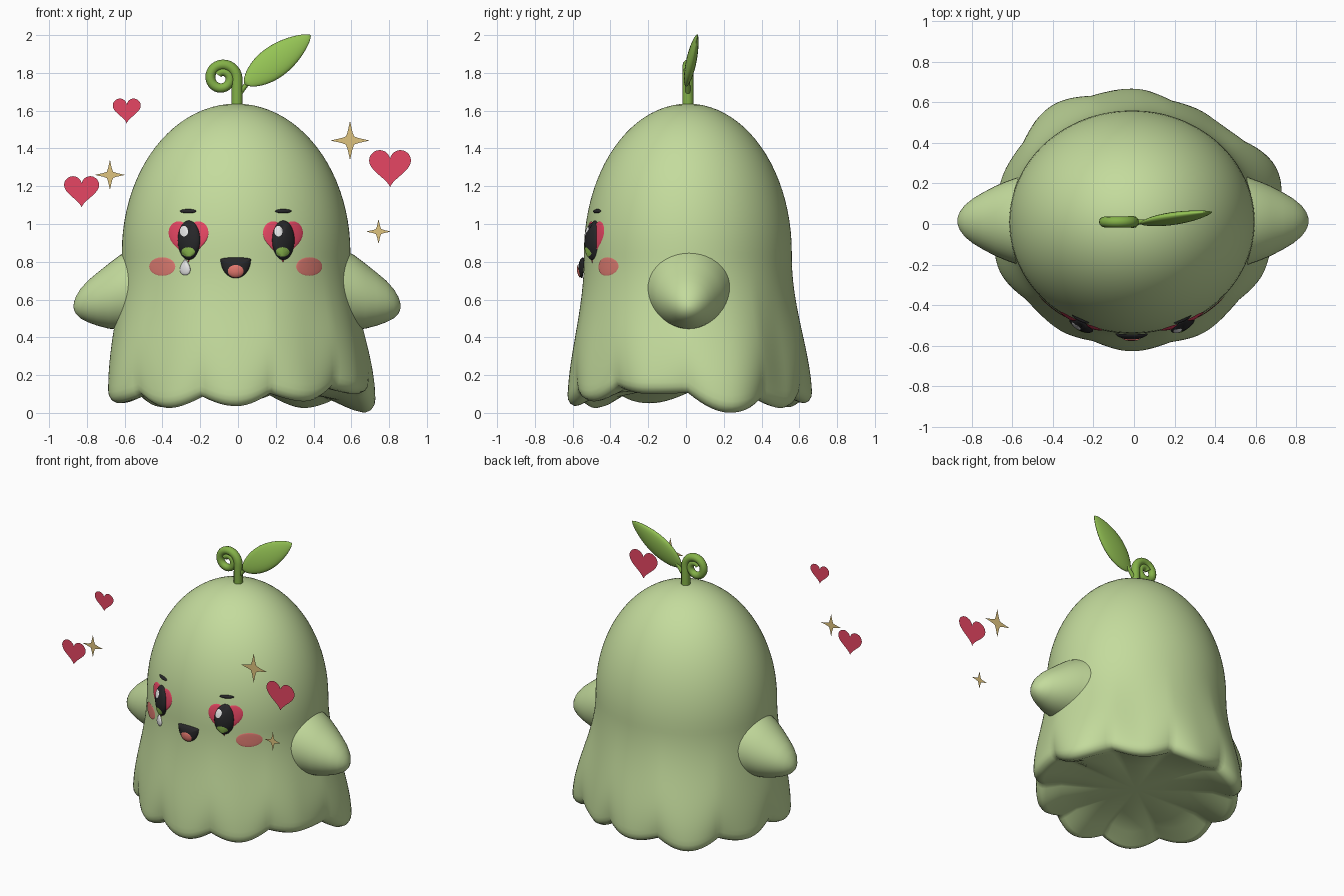
import bpy, bmesh
from math import sin, cos, pi, sqrt, radians, floor
from mathutils import Vector
from mathutils.bvhtree import BVHTree

if "Cube" in bpy.data.objects:
    bpy.data.objects.remove(bpy.data.objects["Cube"])


def material(name, r, g, b):
    m = bpy.data.materials.new(name)
    m.use_nodes = True
    m.diffuse_color = (r, g, b, 1)
    shader = m.node_tree.nodes["Principled BSDF"]
    shader.inputs["Base Color"].default_value = (r, g, b, 1)
    shader.inputs["Roughness"].default_value = 0.7
    return m


SKIN = material("pale green", 0.55, 0.71, 0.335)
STEM = material("stem green", 0.23, 0.44, 0.065)
LEAF = material("leaf green", 0.30, 0.55, 0.09)
DARK = material("soft black", 0.02, 0.02, 0.022)
RED = material("heart red", 0.79, 0.062, 0.125)
CHEEK = material("blush", 0.72, 0.20, 0.165)
TONGUE = material("coral", 0.82, 0.20, 0.165)
WHITE = material("white", 0.82, 0.82, 0.82)
GOLD = material("gold", 0.74, 0.55, 0.21)


def finish(name, bm, mat, smooth=True):
    mesh = bpy.data.meshes.new(name)
    bm.to_mesh(mesh)
    bm.free()
    mesh.materials.append(mat)
    if smooth:
        mesh.shade_smooth()
    obj = bpy.data.objects.new(name, mesh)
    bpy.context.collection.objects.link(obj)
    return obj


def loft(name, rings, mat):
    """Skin a list of equal rings and cap both ends."""
    bm = bmesh.new()
    rows = [[bm.verts.new(p) for p in ring] for ring in rings]
    n = len(rows[0])
    for a, b in zip(rows, rows[1:]):
        for i in range(n):
            j = (i + 1) % n
            bm.faces.new((a[i], a[j], b[j], b[i]))
    bm.faces.new(rows[0])
    bm.faces.new(rows[-1])
    bmesh.ops.recalc_face_normals(bm, faces=bm.faces)
    return finish(name, bm, mat)


# Body: dome flaring into a scalloped hem of ten lobes
SEGS = 140
MID, RX, RY = 0.85, 0.605, 0.55
LOBE_R = [.63, .645, .69, .755, .64, .65, .69, .67, .69, .635]
LOBE_Z = [.035, .06, .10, .0, .025, .05, .03, .05, .05, .025]


def blend(table, u):
    i = floor(u)
    f = (1 - cos(pi * (u - i))) / 2
    return table[i % 10] * (1 - f) + table[(i + 1) % 10] * f


def hem(k):
    """Radius, height and fold depth of the hem at segment k."""
    u = 10 * k / SEGS
    lobe = abs(cos(pi * u))
    return blend(LOBE_R, u), blend(LOBE_Z, u) + 0.055 * (1 - lobe), 0.028 * (lobe - 0.75)


def body_ring(shape):
    """shape(k, dome_radius) gives the radius and height at segment k."""
    ring = []
    for k in range(SEGS):
        a = 2 * pi * k / SEGS - pi / 2
        dome = RX * RY / sqrt((RY * cos(a)) ** 2 + (RX * sin(a)) ** 2)
        r, z = shape(k, dome)
        ring.append((-0.01 + r * cos(a), 0.01 + r * sin(a), z))
    return ring


def dome_shape(p):
    return lambda k, d: (d * sin(p), MID + 0.787 * cos(p))


def skirt_shape(t):
    flare = (t * t * (3 - 2 * t)) ** 1.2

    def shape(k, d):
        r, low, fold = hem(k)
        return d + (r - d) * flare + fold * t ** 5, MID + (low + 0.06 - MID) * t
    return shape


def under_shape(scale, lift, level):
    def shape(k, d):
        r, low, fold = hem(k)
        return (r + fold) * scale, low + lift + (0.12 - low) * level
    return shape


rings = [body_ring(dome_shape(max(0.01, pi / 2 * i / 22))) for i in range(23)]
rings += [body_ring(skirt_shape(i / 24)) for i in range(1, 25)]
lip = [(.995, .035, 0), (.975, .013, 0), (.94, .001, 0), (.90, .002, .05),
       (.75, .02, .4), (.5, .01, .8), (.25, 0, 1), (.01, 0, 1)]
rings += [body_ring(under_shape(*row)) for row in lip]
body = loft("body", rings, SKIN)

# Arms: drooping rounded stubs (reach, radius, centre height)
ARM = [(.45, .25, .65), (.54, .228, .65), (.58, .211, .645), (.62, .197, .638),
       (.68, .172, .618), (.74, .140, .602), (.79, .110, .590), (.83, .077, .578),
       (.853, .046, .57), (.863, .022, .566), (.866, .004, .564)]
for side, label in ((1, "left"), (-1, "right")):
    loft(label + "_arm", [[(side * x - 0.005, 0.015 + r * cos(2 * pi * i / 40),
                            z + r * sin(2 * pi * i / 40)) for i in range(40)]
                          for x, r, z in ARM], SKIN)


# Stem with curled tip, and leaf stalk
def tube(name, points, radii):
    curve = bpy.data.curves.new(name, "CURVE")
    curve.dimensions = "3D"
    curve.bevel_depth = 1
    curve.bevel_resolution = 4
    curve.use_fill_caps = True
    line = curve.splines.new("POLY")
    line.points.add(len(points) - 1)
    for p, co, r in zip(line.points, points, radii):
        p.co = (*co, 1)
        p.radius = r
    line.use_smooth = True
    curve.materials.append(STEM)
    obj = bpy.data.objects.new(name, curve)
    bpy.context.collection.objects.link(obj)
    bpy.ops.object.select_all(action="DESELECT")
    obj.select_set(True)
    bpy.context.view_layer.objects.active = obj
    bpy.ops.object.convert(target="MESH")


path = [(-0.005, 0.01, 1.6 + 0.03 * i) for i in range(6)]
for i in range(41):
    a = radians(500) * i / 40
    r = 0.080 - 0.052 * i / 40
    path.append((-0.085 + r * cos(a), 0.01, 1.772 + r * sin(a)))
tube("curled_stem", path, [0.030 - 0.009 * i / len(path) for i in range(len(path))])
tube("leaf_stalk", [(0, 0.01, 1.68), (.03, 0.01, 1.72), (.075, 0.01, 1.775)],
     [.014, .013, .011])

# Leaf: pointed lens
base, tip = Vector((.035, 0, 1.74)), Vector((.385, .06, 2.0))
across, thick = Vector((-.6, .12, .8)), Vector((.08, 1, -.2))
leaf_rings = []
for i in range(25):
    t = 0.004 + 0.992 * i / 24
    w = 0.084 * sin(pi * t ** 0.86) ** 0.68
    leaf_rings.append([base.lerp(tip, t) + across * w * cos(a) + thick * w * 0.32 * sin(a)
                       for a in (2 * pi * j / 24 for j in range(24))])
loft("leaf", leaf_rings, LEAF)

# Outlines, each relative to its own centre
STEPS = 48
ANGLES = [2 * pi * i / STEPS for i in range(STEPS)]


def oval(w, h):
    return [(w * cos(a), h * sin(a)) for a in ANGLES]


def heart(width, height):
    return [(width / 2 * sin(a) ** 3, height / 29 * (
        13 * cos(a) - 5 * cos(2 * a) - 2 * cos(3 * a) - cos(4 * a) + 2.5)) for a in ANGLES]


def sparkle(size):
    radii = (size, size * 0.46, size * 0.29, size * 0.46)
    turns = (0, 0.27, pi / 4, pi / 2 - 0.27)
    return [(r * cos(q * pi / 2 + a), r * sin(q * pi / 2 + a))
            for q in range(4) for r, a in zip(radii, turns)]


def drop(w, h):
    return [(w * 1.3 * sin(a) * sin(a / 2), h * cos(a)) for a in ANGLES]


def smile(w, h):
    return [(w * cos(a), 0.45 * h + h * sin(a) * (1 if sin(a) < 0 else 0.1)) for a in ANGLES]


surfaces = []


def add_surface(obj):
    surfaces.append(BVHTree.FromPolygons([v.co for v in obj.data.vertices],
                                         [p.vertices for p in obj.data.polygons]))


def front_y(x, z):
    hits = [s.ray_cast(Vector((x, -2, z)), Vector((0, 1, 0)))[0] for s in surfaces]
    return min(h.y for h in hits if h)


def patch(name, outline, x, z, mat, bulge=0.0):
    """Lay an outline over whatever is frontmost, domed by bulge."""
    bm = bmesh.new()

    def vert(px, pz, s):
        y = front_y(x + px * s, z + pz * s) - 0.004 - bulge * sqrt(max(0, 1 - s * s))
        return bm.verts.new((x + px * s, y, z + pz * s))
    hub = vert(0, 0, 0)
    rows = [[vert(px, pz, sin(pi / 2 * k / 7)) for px, pz in outline] for k in range(1, 8)]
    for i in range(STEPS):
        j = (i + 1) % STEPS
        bm.faces.new((hub, rows[0][i], rows[0][j]))
        for a, b in zip(rows, rows[1:]):
            bm.faces.new((a[i], b[i], b[j], a[j]))
    bm.normal_update()
    if sum(f.normal.y * f.calc_area() for f in bm.faces) > 0:
        bmesh.ops.reverse_faces(bm, faces=bm.faces)
    add_surface(finish(name, bm, mat))


# Face
add_surface(body)
FACE = -0.012
for side, label in ((1, "left"), (-1, "right")):
    x = FACE + side * 0.25
    patch(label + "_eye_heart", heart(.212, .222), x, .904, RED, 0.008)
    patch(label + "_eye", oval(.059, .104), x + 0.002, .914, DARK, 0.024)
    patch(label + "_eye_glow", oval(.036, .025), x - 0.002, .852, LEAF)
    patch(label + "_eye_shine", oval(.022, .028), x - 0.024, .962, WHITE)
    patch(label + "_brow", oval(.043, .011), x + side * 0.002, 1.068, DARK, 0.012)
    patch(label + "_cheek", oval(.069, .049), FACE + side * 0.389, .775, CHEEK, 0.004)
patch("mouth", smile(.08, .1), FACE, .768, DARK, 0.025)
patch("tongue", oval(.042, .033), FACE, .75, TONGUE, 0.003)
patch("tear", drop(.028, .043), FACE - 0.268, .772, WHITE, 0.014)


# Floating hearts and sparkles: flat cut-outs in front of the body
def cutout(name, outline, x, z, mat):
    bm = bmesh.new()
    face = bm.faces.new([bm.verts.new((x + px, -0.67, z + pz)) for px, pz in outline])
    face.normal_update()
    if face.normal.y > 0:
        face.normal_flip()
    finish(name, bm, mat, smooth=False)


for i, (x, z, w) in enumerate([(.805, 1.292, .222), (-.828, 1.17, .186), (-.589, 1.598, .148)]):
    cutout(f"floating_heart_{i + 1}", heart(w, w * 0.9), x, z, RED)
for i, (x, z, r) in enumerate([(.593, 1.442, .104), (-.678, 1.26, .08), (.744, .96, .066)]):
    cutout(f"sparkle_{i + 1}", sparkle(r), x, z, GOLD)
